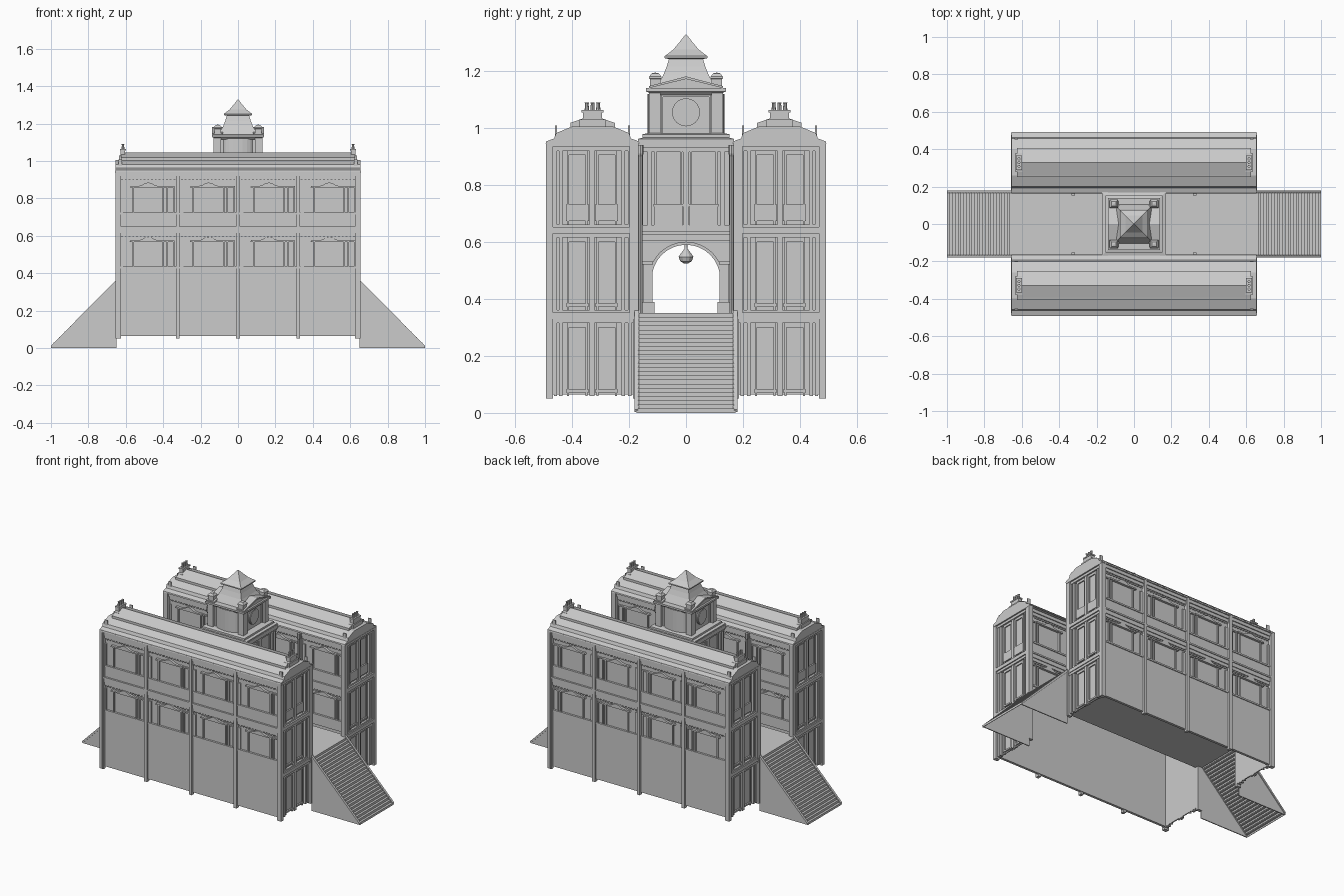
import bpy, bmesh, math
from mathutils import Matrix


class Part:
    """Collects solids into one named object."""
    def __init__(self):
        self.bm = bmesh.new()

    def loft(self, rings, caps=True):
        rows = [[self.bm.verts.new(p) for p in r] for r in rings]
        n = len(rows[0])
        for a, b in zip(rows, rows[1:]):
            for i in range(n):
                self.bm.faces.new((a[i], a[(i + 1) % n], b[(i + 1) % n], b[i]))
        if caps:
            self.bm.faces.new(rows[0][::-1])
            self.bm.faces.new(rows[-1])

    def prism(self, pts, axis, a, b):
        put = {'x': lambda p, t: (t, p[0], p[1]),
               'y': lambda p, t: (p[0], t, p[1]),
               'z': lambda p, t: (p[0], p[1], t)}[axis]
        self.loft([[put(p, t) for p in pts] for t in (a, b)])

    def box(self, x0, x1, y0, y1, z0, z1):
        self.prism([(x0, y0), (x1, y0), (x1, y1), (x0, y1)], 'z', z0, z1)

    def squares(self, prof, cx=0, cy=0):
        self.loft([[(cx + sx * h, cy + sy * h, z) for sx, sy in
                    ((-1, -1), (1, -1), (1, 1), (-1, 1))] for h, z in prof])

    def rounds(self, prof, cx=0, cy=0, n=12):
        self.loft([[(cx + r * math.cos(math.tau * i / n), cy + r * math.sin(math.tau * i / n), z)
                    for i in range(n)] for r, z in prof])

    def done(self, name, mx=False, my=False):
        bmesh.ops.recalc_face_normals(self.bm, faces=self.bm.faces)
        me = bpy.data.meshes.new(name)
        self.bm.to_mesh(me)
        self.bm.free()
        ob = bpy.data.objects.new(name, me)
        bpy.context.collection.objects.link(ob)
        if mx or my:
            m = ob.modifiers.new("mirror", 'MIRROR')
            m.use_axis = (mx, my, False)
            m.use_mirror_merge = False
        return ob


POSTS = [-.645, -.3225, 0, .3225, .645]


def facade(label, y, s, zb):
    """Long wing wall: y is the wall plane, s the outward direction, zb its bottom."""
    def slab(p, x0, x1, d, z0, z1, d0=0.0):
        a, b = sorted((y + s * d0, y + s * d))
        p.box(x0, x1, a, b, z0, z1)

    wall = Part()
    slab(wall, -.645, .645, .004, zb + .015, .94, -.004)
    slab(wall, -.645, .645, .012, zb + .015, .43)
    slab(wall, -.645, .645, .012, .65, .72)
    wall.done(label + "_wall", my=True)

    posts = Part()
    for x in POSTS:
        slab(posts, x - .01, x + .01, .025, zb, .95)
    posts.done(label + "_posts", my=True)

    bands = Part()
    for z0, z1, d in ((.425, .435, .017), (.595, .615, .014), (.615, .64, .019),
                      (.64, .65, .024), (.715, .725, .017), (.9, .92, .014),
                      (.92, .94, .02), (.94, .95, .026)):
        slab(bands, -.65, .65, d, z0, z1)
    for z in (.585, .89):
        for i in range(64):
            x = -.63 + i * .02
            slab(bands, x - .005, x + .005, .011, z, z + .011)
    bands.done(label + "_cornices", my=True)

    win = Part()
    for x in POSTS[:4]:
        for z0, z1 in ((.435, .575), (.725, .865)):
            for a, b in ((.08, .25), (.262, .306)):
                a, b = x + a, x + b
                slab(win, a, a + .008, .014, z0, z1)
                slab(win, b - .008, b, .014, z0, z1)
                slab(win, a, b, .014, z1 - .008, z1)
            slab(win, x + .012, x + .03, .012, z0, z1)
            c = x + .165
            lid = [(-.1, 0), (.1, 0), (.095, .01), (.06, .008), (.035, .013), (.02, .023),
                   (0, .028), (-.02, .023), (-.035, .013), (-.06, .008), (-.095, .01)]
            win.prism([(c + u, z1 - .008 + v) for u, v in lid], 'y', y, y + s * .019)
    win.done(label + "_windows", my=True)


facade("outer", .466, 1, .05)
facade("inner", .199, -1, .35)

# Short end walls of the wings
end = Part()
end.box(.625, .631, .175, .48, .065, .945)
for y in (.166, .47):
    end.box(.625, .655, y, y + .02, .05, .95)
for z0, z1, x in ((.315, .33, .648), (.33, .352, .653), (.352, .362, .645), (.615, .63, .648),
                  (.63, .652, .655), (.652, .662, .645), (.92, .935, .648), (.935, .95, .657)):
    end.box(.625, x, .17, .486, z0, z1)
for z0, z1 in ((.06, .315), (.362, .615), (.662, .92)):
    for y in (.198, .22, .33, .44, .458):
        w = .009 if y == .33 else .006
        end.box(.625, .645, y - w, y + w, z0, z1)
    for y0, y1 in ((.243, .314), (.346, .417)):
        end.box(.625, .638, y0, y0 + .007, z0, z1)
        end.box(.625, .638, y1 - .007, y1, z0, z1)
        end.box(.625, .64, y0 - .005, y1 + .005, z0 + .012, z0 + .07 if z0 > .5 else z0 + .022)
        end.box(.625, .638, y0, y1, z1 - .015, z1)
end.done("wing_end_walls", mx=True, my=True)

# Wing roofs with raised ridge
roof = Part()
low = [(.165, .945), (.16, .0), (.17, .0)]
side = [(.165, .943), (.162, .02), (.128, .03), (.123, .035), (0, .0)]
half = [(.165, .945), (.163, .953), (.135, .963), (.128, .982), (.07, 1.006)]
roof.prism([(.328 + a, z) for a, z in half] + [(.328 - a, z) for a, z in half[::-1]],
           'x', -.655, .655)
cap = [(.078, 1.0), (.078, 1.018), (.066, 1.022), (0, 1.046)]
roof.prism([(.328 + a, z) for a, z in cap] + [(.328 - a, z) for a, z in cap[:3][::-1]],
           'x', -.625, .625)
roof.done("wing_roofs", my=True)

# Chimneys and small roof stubs at the ends
chim = Part()
chim.box(.595, .635, .28, .376, 1.0, 1.03)
chim.box(.603, .628, .294, .362, 1.03, 1.06)
chim.box(.6, .631, .29, .366, 1.055, 1.063)
for y in (.308, .328, .348):
    chim.rounds([(.008, 1.06), (.006, 1.085), (.008, 1.09)], .615, y, 8)
for y in (.2, .456):
    chim.box(.62, .64, y - .003, y + .003, .96, 1.008)
chim.done("chimneys", mx=True, my=True)

# Raised courtyard floor and slim drain columns
p = Part()
p.box(-.655, .655, -.19, .19, .338, .35)
p.done("courtyard_floor")
p = Part()
p.rounds([(.007, .35), (.007, .9), (.011, .91), (.011, .94)], .325, .16, 8)
p.done("drain_columns", mx=True, my=True)

# Stairs: thin stepped shell, side walls and sloped copings
N, X0, H = 24, .65, .35
dx, dz = .35 / N, H / N
st = Part()
for i in range(N):
    x, z = X0 + i * dx, H - i * dz
    st.box(x, x + dx, -.168, .168, z - .004, z)
    st.box(x + dx - .003, x + dx, -.168, .168, z - dz, z)
st.done("stair_steps", mx=True)
st = Part()
st.prism([(.65, 0), (1, 0), (1, .008), (.65, .352)], 'y', .168, .174)
st.prism([(.65, .345), (.995, .003), (1, .012), (.655, .36)], 'y', .165, .18)
st.done("stair_sides", mx=True, my=True)

# Gatehouse with arch
arch = [(.12 * math.cos(math.pi * i / 16), .47 + .12 * math.sin(math.pi * i / 16)) for i in range(17)]
g = Part()
g.prism([(.17, .95), (.17, .35), (.12, .35)] + arch + [(-.12, .35), (-.17, .35), (-.17, .95)],
        'x', -.15, .15)
g.done("gatehouse")
ring = [(1.09 * y, .47 + 1.09 * (z - .47)) for y, z in arch]
g = Part()
g.prism(arch + ring[::-1], 'x', .15, .157)
g.done("arch_moulding", mx=True)
g = Part()
for y0, y1, z0, z1, x in ((.11, .16, .35, .39, .165), (.118, .15, .39, .52, .157),
                          (.115, .165, .52, .532, .164), (.152, .168, .35, .6, .158)):
    g.box(.05 if y0 < .12 else .14, x, y0, y1, z0, z1)
for y in (.128, .158):
    g.box(.14, .16, y - .007, y + .007, .66, .92)
for y0 in (.014, .104):
    g.box(.14, .156, y0, y0 + .006, .66, .92)
g.box(.14, .158, .012, .112, .66, .73)
g.box(.14, .162, .01, .114, .725, .733)
g.done("gate_piers", mx=True, my=True)
g = Part()
g.box(.14, .16, -.01, .01, .66, .92)
for z0, z1, x in ((.605, .625, .158), (.625, .638, .168), (.638, .66, .16),
                  (.915, .93, .16), (.93, .955, .17)):
    g.box(.14, x, -.17, .17, z0, z1)
g.done("gate_bands", mx=True)

# Hanging lantern in the arch
p = Part()
p.rounds([(.008, .525), (.02, .532), (.026, .548), (.014, .565), (.006, .575), (.004, .592)])
p.done("hanging_lantern")

# Clock tower
t = Part()
t.squares([(.168, .95), (.168, .962), (.152, .966), (.152, .978), (.134, .982), (.11, .983), (.11, 1.125)])
t.squares([(.122, 1.115), (.132, 1.125), (.14, 1.128), (.14, 1.14), (.1, 1.141)])
t.done("tower_body")
t = Part()
t.squares([(.02, .98), (.02, 1.125)], .11, .11)
t.squares([(.018, 1.138), (.018, 1.172), (.022, 1.174), (.022, 1.18), (.012, 1.192), (.002, 1.194)], .108, .108)
t.done("tower_corner_piers", mx=True, my=True)
t = Part()
bow = [(.082 * math.cos(math.pi * i / 10), .1 + .035 * math.sin(math.pi * i / 10)) for i in range(11)]
t.prism(bow, 'z', .98, 1.12)
t.done("tower_bowed_panels", my=True)
t = Part()
t.prism([(-.13, 1.14), (.13, 1.14), (0, 1.172)], 'x', .08, .128)
t.prism([(-.13, 1.14), (0, 1.172), (.13, 1.14), (.13, 1.147), (0, 1.181), (-.13, 1.147)], 'x', .08, .138)
t.box(.1, .118, -.088, .088, 1.108, 1.118)
t.box(.1, .118, -.088, -.08, .985, 1.11)
t.box(.1, .118, .08, .088, .985, 1.11)
t.done("tower_gables", mx=True)
t = Part()
for r, x0, x1 in ((.049, .1, .117), (.043, .1, .12)):
    t.prism([(r * math.cos(math.tau * i / 32), 1.055 + r * math.sin(math.tau * i / 32))
             for i in range(32)], 'x', x0, x1)
t.done("clock_faces", mx=True)
t = Part()
t.squares([(.105, 1.14), (.097, 1.155), (.08, 1.185), (.068, 1.215), (.06, 1.242),
           (.075, 1.245), (.075, 1.252), (.045, 1.275), (.02, 1.305), (.002, 1.328)])
t.done("tower_roof")
